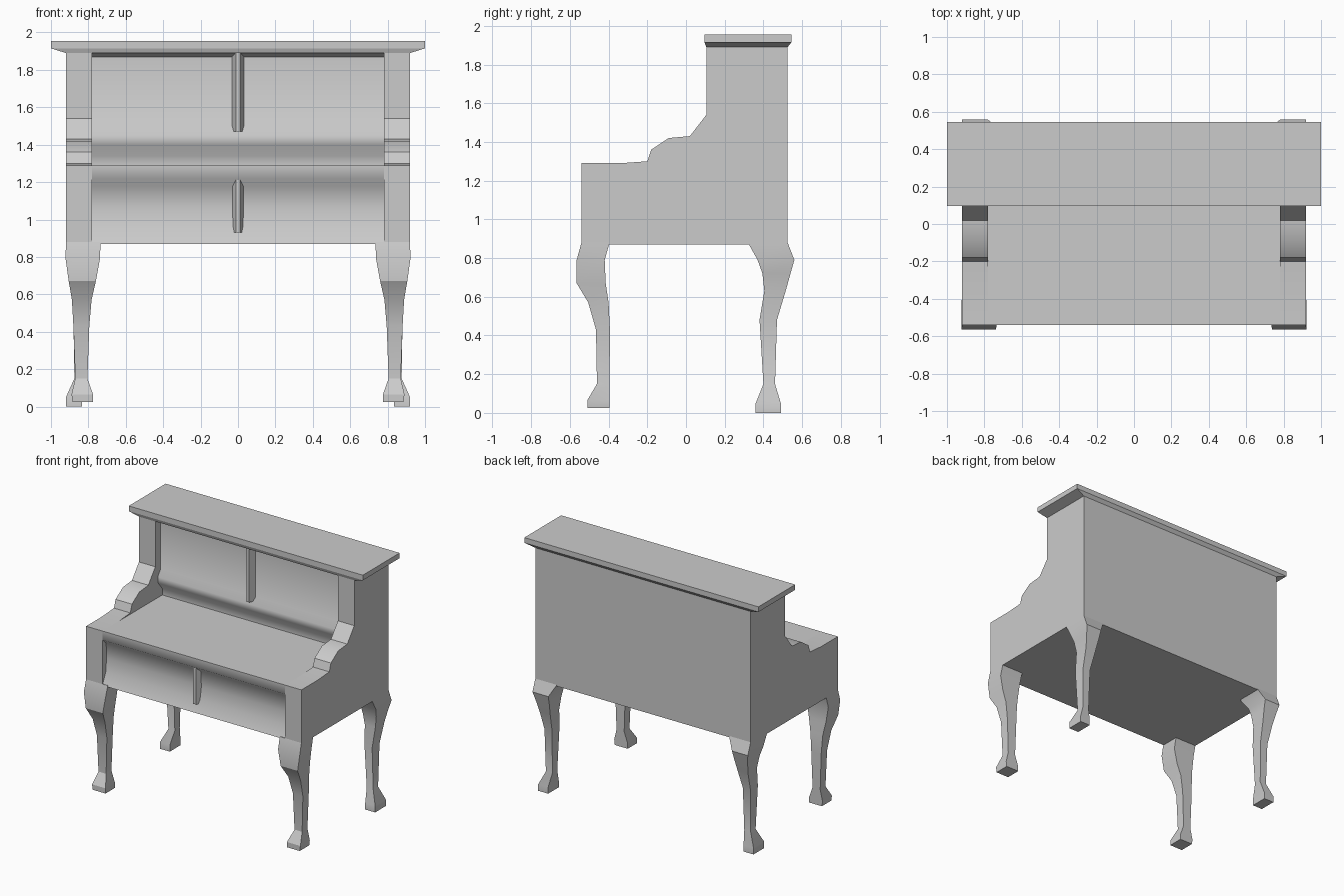
import bpy, bmesh

if "Cube" in bpy.data.objects:
    bpy.data.objects.remove(bpy.data.objects["Cube"])


def loft(name, rings, smooth=None, mirror=False):
    """Skin a list of matching point rings, cap both ends."""
    bm = bmesh.new()
    vs = [[bm.verts.new(p) for p in ring] for ring in rings]
    n = len(rings[0])
    for a, b in zip(vs, vs[1:]):
        for i in range(n):
            j = (i + 1) % n
            bm.faces.new((a[i], a[j], b[j], b[i]))
    bm.faces.new(vs[0][::-1])
    bm.faces.new(vs[-1])
    bmesh.ops.recalc_face_normals(bm, faces=bm.faces)
    me = bpy.data.meshes.new(name)
    bm.to_mesh(me)
    bm.free()
    ob = bpy.data.objects.new(name, me)
    bpy.context.collection.objects.link(ob)
    if mirror:
        ob.modifiers.new("mirror", 'MIRROR')
    if smooth:
        bpy.ops.object.select_all(action='DESELECT')
        ob.select_set(True)
        bpy.context.view_layer.objects.active = ob
        bpy.ops.object.shade_smooth_by_angle(angle=smooth)
    return ob


def extrude_x(name, profile, x0, x1, **kw):
    return loft(name, [[(x, y, z) for y, z in profile] for x in (x0, x1)], **kw)


def blocks(name, sections, **kw):
    """Stack of rectangles: (x0, x1, y0, y1, z)."""
    return loft(name, [[(a, c, z), (b, c, z), (b, d, z), (a, d, z)]
                       for a, b, c, d, z in sections], **kw)


def ridge(name, y_back, y_front, z0, z1):
    """Upright panel divider with bevelled sides."""
    pts = [(-.035, y_back), (-.012, y_front), (.012, y_front), (.035, y_back)]
    loft(name, [[(x, y, z) for x, y in pts] for z in (z0, z1)])


# Scrolled side cheeks
extrude_x("side_cheek", [
    (-.54, .87), (-.54, 1.29), (-.34, 1.29), (-.20, 1.30), (-.18, 1.36),
    (-.09, 1.42), (.02, 1.43), (.105, 1.54), (.105, 1.90), (.525, 1.90),
    (.525, .87)], .78, .92, smooth=.6, mirror=True)

# Centre body with recessed lower panel, shelf, rail and upper panel
extrude_x("centre_body", [
    (-.54, .87), (-.50, .96), (-.49, 1.06), (-.495, 1.18), (-.54, 1.22),
    (-.54, 1.29), (.19, 1.29), (.19, 1.34), (.14, 1.40), (.135, 1.45),
    (.17, 1.50), (.17, 1.87), (.105, 1.90), (.525, 1.90), (.525, .87)],
    -.78, .78, smooth=.9)

# Panel dividers
ridge("lower_divider", -.48, -.53, .93, 1.22)
ridge("upper_divider", .18, .12, 1.47, 1.90)

# Lid with sloped moulding beneath
blocks("lid", [(-.92, .92, .105, .525, 1.89), (-1, 1, .095, .545, 1.915),
               (-1, 1, .095, .545, 1.955)])

# Cabriole front legs
blocks("front_leg", [
    (.775, .885, -.51, -.395, .025), (.775, .89, -.51, -.395, .065),
    (.805, .87, -.46, -.395, .15), (.795, .88, -.465, -.393, .43),
    (.783, .888, -.505, -.40, .57), (.76, .905, -.565, -.415, .67),
    (.738, .922, -.565, -.42, .79), (.735, .92, -.54, -.395, .88)],
    smooth=.5, mirror=True)

# Cabriole back legs
blocks("back_leg", [
    (.835, .92, .36, .49, 0), (.835, .92, .36, .49, .05),
    (.82, .875, .40, .46, .15), (.815, .88, .38, .47, .48),
    (.80, .89, .405, .515, .63), (.79, .905, .395, .54, .72),
    (.785, .92, .37, .56, .79), (.735, .92, .32, .525, .88)],
    smooth=.5, mirror=True)
